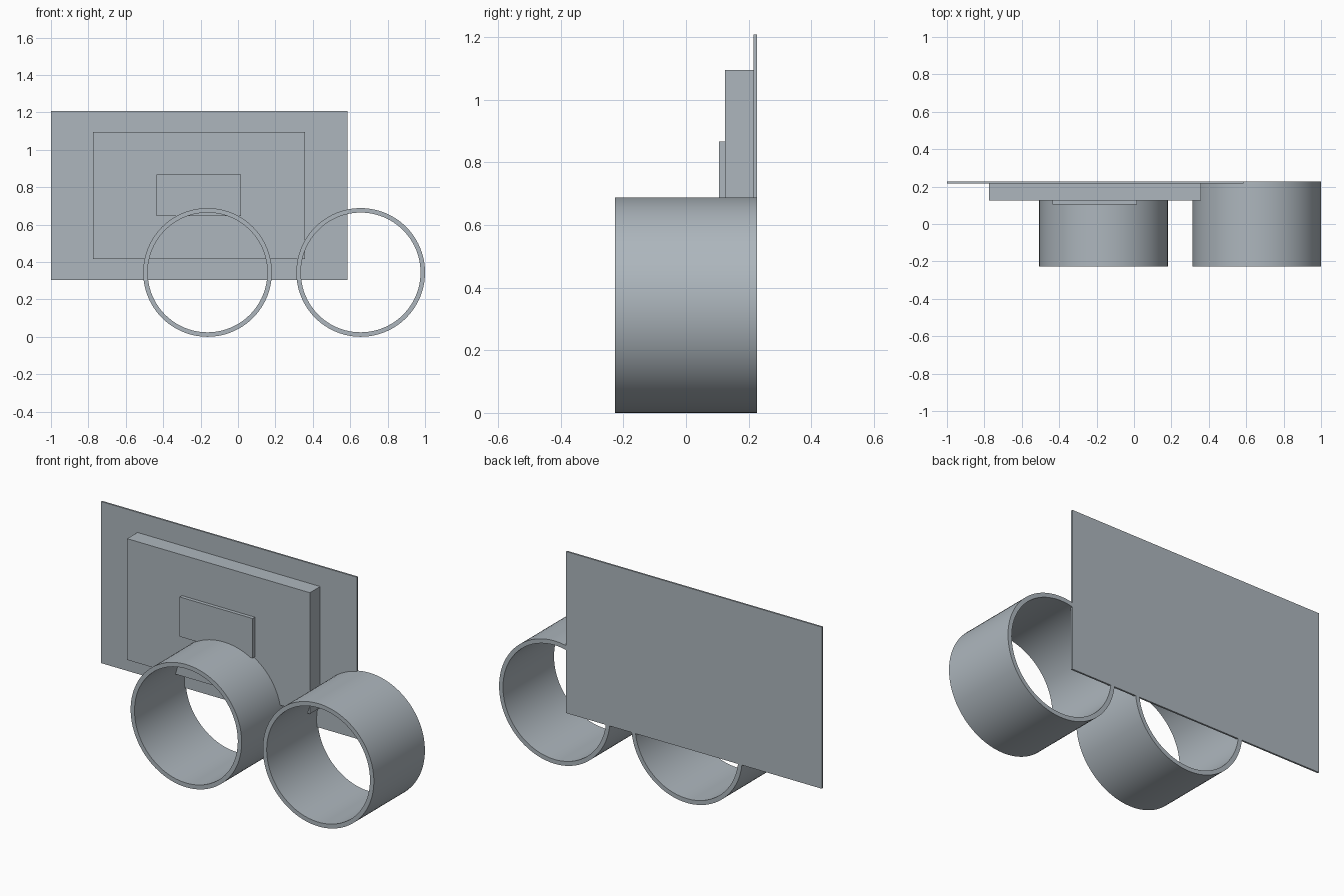
import bpy
import bmesh
import math
from mathutils import Matrix, Vector

default = bpy.data.objects.get("Cube")
if default:
    bpy.data.objects.remove(default, do_unlink=True)

# Single grey finish
grey = bpy.data.materials.new("cool_grey")
grey.use_nodes = True
colour = (0.42, 0.47, 0.51, 1)
grey.diffuse_color = colour
grey.node_tree.nodes["Principled BSDF"].inputs["Base Color"].default_value = colour


def finish(name, bm):
    bmesh.ops.recalc_face_normals(bm, faces=bm.faces)
    mesh = bpy.data.meshes.new(name)
    bm.to_mesh(mesh)
    bm.free()
    mesh.materials.append(grey)
    obj = bpy.data.objects.new(name, mesh)
    bpy.context.collection.objects.link(obj)
    return obj


def panel(name, low, high):
    low, high = Vector(low), Vector(high)
    bm = bmesh.new()
    bmesh.ops.create_cube(bm, size=1)
    bmesh.ops.scale(bm, vec=high - low, verts=bm.verts)
    bmesh.ops.translate(bm, vec=(low + high) / 2, verts=bm.verts)
    return finish(name, bm)


def ring(name, x, outer=0.344, inner=0.32, half_depth=0.226, steps=96):
    # Spin a rectangular wall section around the y axis
    bm = bmesh.new()
    section = [bm.verts.new((r, y, 0)) for r, y in (
        (outer, -half_depth), (outer, half_depth),
        (inner, half_depth), (inner, -half_depth))]
    edges = [bm.edges.new((section[i], section[(i + 1) % 4])) for i in range(4)]
    bmesh.ops.spin(bm, geom=section + edges, cent=(0, 0, 0), axis=(0, 1, 0),
                   angle=math.tau, steps=steps)
    bmesh.ops.remove_doubles(bm, verts=bm.verts, dist=0.0001)
    bm.transform(Matrix.Translation((x, 0, outer)))
    obj = finish(name, bm)
    bpy.ops.object.select_all(action="DESELECT")
    obj.select_set(True)
    bpy.context.view_layer.objects.active = obj
    bpy.ops.object.shade_smooth_by_angle(angle=math.radians(30))


# Stacked rectangular panels
panel("back_plate", (-1, 0.216, 0.303), (0.585, 0.226, 1.208))
panel("middle_block", (-0.774, 0.125, 0.416), (0.358, 0.216, 1.095))
panel("front_plate", (-0.435, 0.105, 0.645), (0.017, 0.125, 0.867))

# Open tubes lying front to back
ring("right_tube", -0.163)
ring("left_tube", 0.656)
